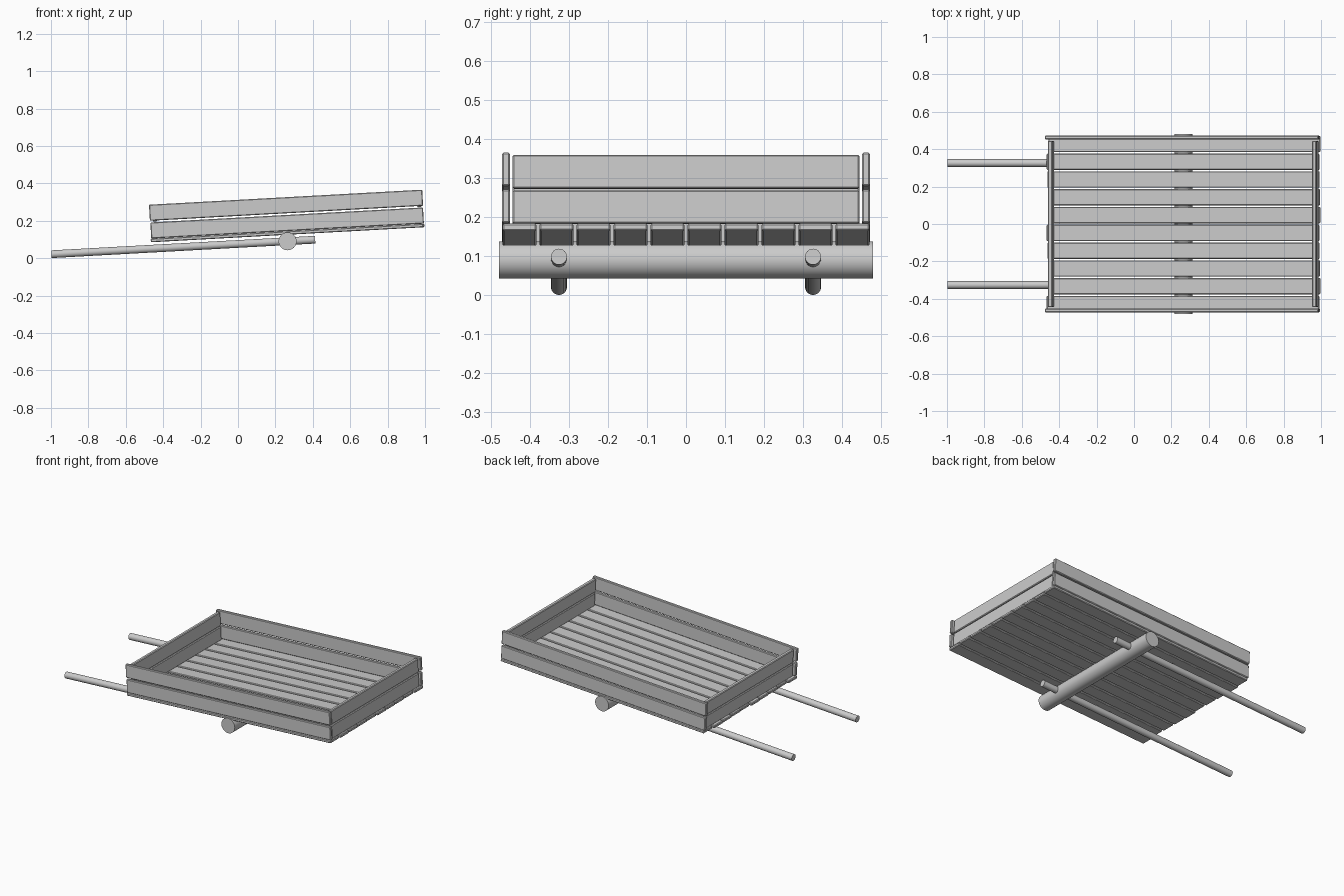
import bpy, math
from mathutils import Matrix, Vector

if "Cube" in bpy.data.objects:
    bpy.data.objects.remove(bpy.data.objects["Cube"])

# Cart frame: tilted around the axle, origin on the underside of the floor
TILT = math.atan(0.055)
FRAME = Matrix.Translation((0.265, 0, 0.125)) @ Matrix.Rotation(-TILT, 4, 'Y')


def board(name, u, y, w, bevel=0.004):
    """Bevelled plank given its (min, max) ranges in the cart frame."""
    bpy.ops.mesh.primitive_cube_add(size=1)
    ob = bpy.context.object
    ob.name = name
    size = [r[1] - r[0] for r in (u, y, w)]
    mid = Vector([(r[0] + r[1]) / 2 for r in (u, y, w)])
    ob.data.transform(Matrix.Diagonal((*size, 1)))
    ob.matrix_world = FRAME @ Matrix.Translation(mid)
    mod = ob.modifiers.new("edges", 'BEVEL')
    mod.width = bevel
    mod.segments = 1
    return ob


def rod(name, radius, length, matrix):
    bpy.ops.mesh.primitive_cylinder_add(vertices=32, radius=radius, depth=length)
    ob = bpy.context.object
    ob.name = name
    bpy.ops.object.shade_smooth_by_angle(angle=math.radians(40))
    ob.matrix_world = matrix
    return ob


# Floor planks, lengths slightly uneven
for i in range(10):
    y = -0.4275 + 0.095 * i
    d = 0.003 * ((i * 3) % 4 - 2)
    board(f"floor_plank_{i + 1}", (-0.726 + d, 0.731 + d * 0.6),
          (y - 0.0435, y + 0.0435), (0, 0.019))

# Side walls, two boards each
for s, side in ((-1, "front"), (1, "back")):
    ys = sorted((s * 0.452, s * 0.472))
    board(f"{side}_wall_lower", (-0.729, 0.731), ys, (0.020, 0.106))
    board(f"{side}_wall_upper", (-0.731, 0.732), ys, (0.115, 0.201))

# End walls, two boards each
for u, side in ((-0.704, "left"), (0.711, "right")):
    us = (u - 0.0115, u + 0.0115)
    board(f"{side}_wall_lower", us, (-0.445, 0.445), (0.019, 0.105))
    board(f"{side}_wall_upper", us, (-0.445, 0.445), (0.109, 0.196))

# Handle poles
for s, side in ((-1, "front"), (1, "back")):
    rod(f"{side}_handle_pole", 0.0205, 1.412,
        FRAME @ Matrix.Translation((-0.56, s * 0.326, -0.0345))
        @ Matrix.Rotation(math.pi / 2, 4, 'Y'))

# Axle
rod("axle", 0.048, 0.96,
    Matrix.Translation((0.265, 0, 0.09)) @ Matrix.Rotation(math.pi / 2, 4, 'X'))
